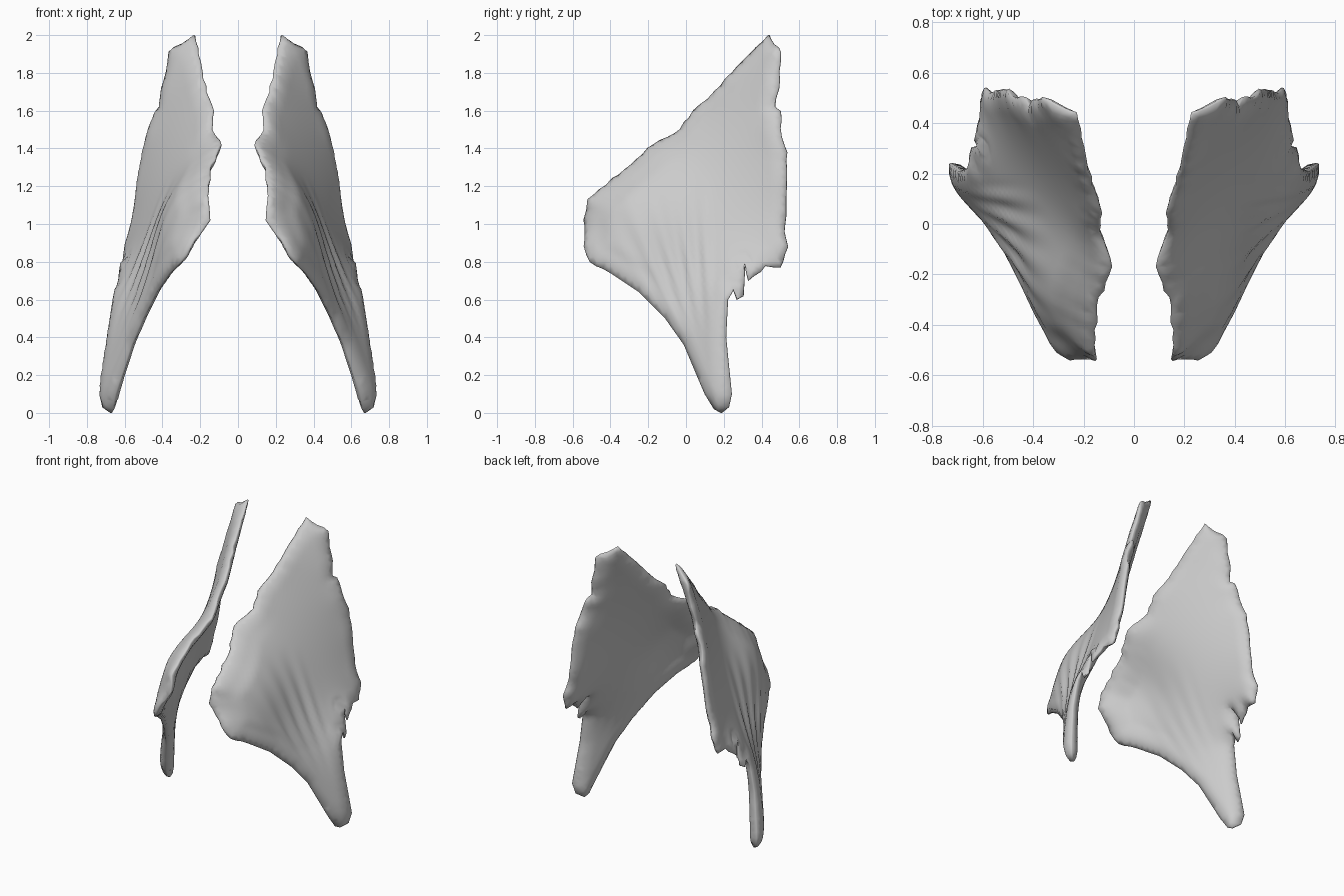
import bpy, bmesh, math, random
from mathutils import Vector
from mathutils.geometry import delaunay_2d_cdt, intersect_point_line

if "Cube" in bpy.data.objects:
    bpy.data.objects.remove(bpy.data.objects["Cube"])

random.seed(4)
# Torn rim of one sheet: (x, y, z), running down the back edge and up the front
RIM = [(.23, .44, 2), (.365, .5, 1.91), (.39, .495, 1.76), (.415, .47, 1.62), (.43, .5, 1.6),
       (.485, .505, 1.46), (.5, .535, 1.38), (.54, .53, 1.1), (.57, .52, .96), (.59, .54, .88),
       (.6, .5, .77), (.61, .42, .78), (.63, .33, .7), (.62, .31, .79), (.64, .305, .62),
       (.65, .27, .6), (.65, .25, .65), (.66, .22, .6), (.69, .21, .4), (.73, .24, .1),
       (.715, .225, .03), (.67, .19, 0), (.66, .15, .02), (.645, .1, .1), (.56, -.01, .36),
       (.5, -.11, .5), (.43, -.25, .64), (.36, -.4, .74), (.3, -.51, .8), (.25, -.54, .88),
       (.15, -.54, 1.02), (.16, -.52, 1.13), (.15, -.32, 1.29), (.09, -.17, 1.42),
       (.14, -.03, 1.5), (.13, .04, 1.6), (.17, .15, 1.7), (.2, .3, 1.86)]


def subdivide_rim(step):
    out = []
    for i, a in enumerate(RIM):
        a, b = Vector(a), Vector(RIM[(i + 1) % len(RIM)])
        n = max(1, round((b - a).length / step))
        for k in range(n):
            v = a.lerp(b, k / n)
            if k and v.z > .75:  # ragged tearing on the upper part
                v += Vector([random.uniform(-.006, .006) for _ in range(3)])
            out.append(v)
    return out


def inside(p, poly):
    hit = False
    for i in range(len(poly)):
        a, b = poly[i - 1], poly[i]
        if (a.y > p.y) != (b.y > p.y) and p.x < (b.x - a.x) * (p.y - a.y) / (b.y - a.y) + a.x:
            hit = not hit
    return hit


def rim_distance(p, poly):
    best = 9.0
    for i in range(len(poly)):
        a, b = poly[i - 1], poly[i]
        t = max(0, min(1, intersect_point_line(p, a, b)[1]))
        best = min(best, (a.lerp(b, t) - p).length)
    return best


def blend_x(p, rim, poly):
    # mean value coordinates: stretch the sheet smoothly between its rim points
    n = len(poly)
    d = [q - p for q in poly]
    tan = []
    for i in range(n):
        a, b = d[i], d[(i + 1) % n]
        tan.append(math.tan(math.atan2(a.x * b.y - a.y * b.x, a.dot(b)) / 2))
    w = [(tan[i - 1] + tan[i]) / d[i].length for i in range(n)]
    x = sum(wi * r.x for wi, r in zip(w, rim)) / sum(w)
    # outward belly of the front flap
    g = math.exp(-(((p.x + .26) / .26) ** 2 + ((p.y - 1.08) / .28) ** 2))
    return x + .075 * g * min(1, rim_distance(p, poly) / .14)


def ripple(p):
    # folds fanning up and forward from the lower tip
    v = p - Vector((.2, 0))
    ang, r = math.degrees(math.atan2(-v.x, v.y)), v.length
    fade = max(0, min(1, (r - .4) / .4)) * max(0, min(1, (1.25 - r) / .4))
    band = max(0, min(1, (ang - 1) / 5)) * max(0, min(1, (33 - ang) / 8))
    return .008 * fade * band * math.sin(ang * .95 + 3 * r)


rim = subdivide_rim(.045)
poly = [Vector((v.y, v.z)) for v in rim]
STEP = .024
pts = list(poly)
for j in range(int(2 / STEP) + 1):
    for i in range(int(1.12 / STEP) + 1):
        p = Vector((-.55 + (i + .5 * (j % 2)) * STEP, j * STEP))
        if inside(p, poly) and rim_distance(p, poly) > .012:
            pts.append(p)
n = len(poly)
verts, _, faces, orig, _, _ = delaunay_2d_cdt(
    pts, [(i, (i + 1) % n) for i in range(n)], [], 1, 1e-5)

# Middle surface of the sheet
bm = bmesh.new()
mid = []
for p, o in zip(verts, orig):
    k = o[0] if o else n
    x = rim[k].x if k < n else blend_x(p, rim, poly)
    mid.append(bm.verts.new((x, p.x, p.y)))
for f in faces:
    bm.faces.new([mid[i] for i in f])
bm.normal_update()
if sum(f.normal.x for f in bm.faces) < 0:
    bmesh.ops.reverse_faces(bm, faces=bm.faces[:])
    bm.normal_update()
bm.verts.index_update()

# Thicken with a rounded rim: outer and inner skins joined along the border
data = []
for v in mid:
    p = Vector((v.co.y, v.co.z))
    full = .026 + .014 * max(0, min(1, (.6 - p.y) / .4))  # stouter at the lower tip
    t = .005 + full * math.sqrt(min(1, rim_distance(p, poly) / .06))
    fold = 0 if v.is_boundary else ripple(p)
    data.append((v.co + v.normal * (t + fold), v.co - v.normal * (t - fold * .2)))
loops = [[v.index for v in f.verts] for f in bm.faces]
m = len(mid)
sides = []
for e in bm.edges:
    if e.is_boundary:
        a, b = e.link_loops[0].vert.index, e.link_loops[0].link_loop_next.vert.index
        sides.append((b, a, a + m, b + m))
bm.free()
me = bpy.data.meshes.new("torn_sheet")
me.from_pydata([d[0] for d in data] + [d[1] for d in data], [],
               loops + [[i + m for i in reversed(f)] for f in loops] + sides)
me.validate()
ob = bpy.data.objects.new("torn_sheet_pair", me)
bpy.context.collection.objects.link(ob)

# Plain grey
mat = bpy.data.materials.new("plain grey")
mat.diffuse_color = (.6, .6, .6, 1)
mat.use_nodes = True
mat.node_tree.nodes["Principled BSDF"].inputs["Base Color"].default_value = mat.diffuse_color
me.materials.append(mat)

bpy.context.view_layer.objects.active = ob
ob.select_set(True)
bpy.ops.object.shade_smooth_by_angle(angle=math.radians(70))

# Mirror to the other side
mod = ob.modifiers.new("mirror", 'MIRROR')
mod.use_axis = (True, False, False)
mod.use_mirror_merge = False
